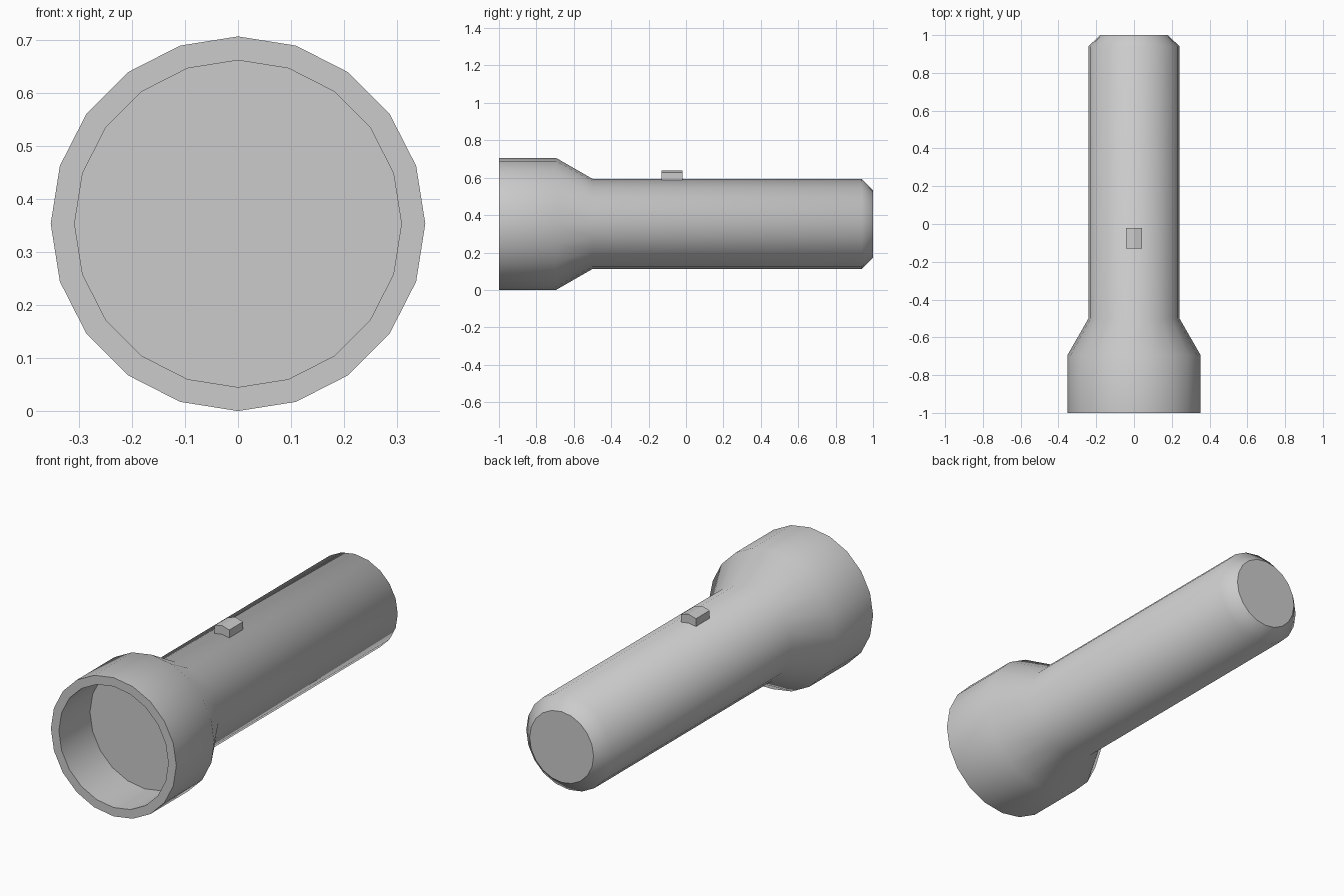
import bpy, bmesh
from math import sin, cos, tau

if "Cube" in bpy.data.objects:
    bpy.data.objects.remove(bpy.data.objects["Cube"])

SIDES = 20
AXIS_Z = 0.353


def finish(name, bm):
    bmesh.ops.recalc_face_normals(bm, faces=bm.faces)
    mesh = bpy.data.meshes.new(name)
    bm.to_mesh(mesh)
    bm.free()
    obj = bpy.data.objects.new(name, mesh)
    bpy.context.collection.objects.link(obj)
    return obj


def lathe(name, profile, flat_bands):
    """Revolve (y, radius) points around the torch axis and cap both ends."""
    bm = bmesh.new()
    rings = []
    for y, r in profile:
        rings.append([bm.verts.new((r * sin(tau * i / SIDES), y,
                                    AXIS_Z + r * cos(tau * i / SIDES)))
                      for i in range(SIDES)])
    for k, (a, b) in enumerate(zip(rings, rings[1:])):
        for i in range(SIDES):
            j = (i + 1) % SIDES
            face = bm.faces.new((a[i], a[j], b[j], b[i]))
            face.smooth = k not in flat_bands
    bm.faces.new(rings[0])
    bm.faces.new(rings[-1])
    return finish(name, bm)


# Casing: lens floor, recess wall, flat rim, flared head, handle, bevelled tail
lathe("torch_casing", [
    (-0.75, 0.308), (-1.0, 0.308), (-1.0, 0.353), (-0.695, 0.353),
    (-0.50, 0.241), (0.94, 0.241), (1.0, 0.18)], flat_bands={1})

# Switch: small block with a gently peaked top, seated on the handle
section = [(-0.042, 0.586), (0, 0.592), (0.042, 0.586),
           (0.042, 0.627), (0, 0.639), (-0.042, 0.627)]
bm = bmesh.new()
front = bm.faces.new([bm.verts.new((x, -0.13, z)) for x, z in section])
ext = bmesh.ops.extrude_face_region(bm, geom=[front], use_keep_orig=True)
bmesh.ops.translate(bm, vec=(0, 0.11, 0),
                    verts=[v for v in ext["geom"] if isinstance(v, bmesh.types.BMVert)])
finish("switch", bm)
